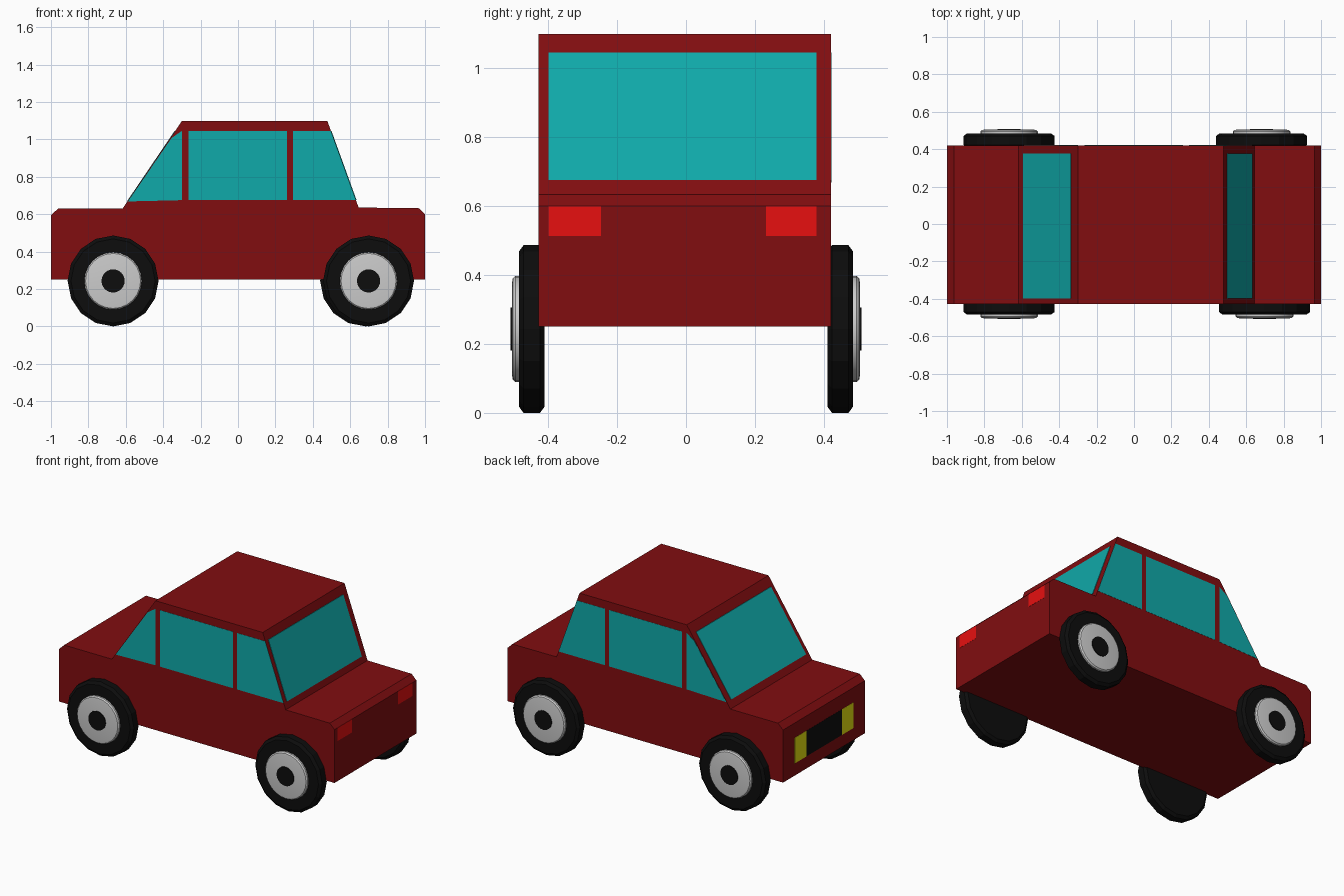
import bpy, bmesh, math

if "Cube" in bpy.data.objects:
    bpy.data.objects.remove(bpy.data.objects["Cube"])


def material(name, rgb):
    m = bpy.data.materials.new(name)
    m.diffuse_color = (*rgb, 1)
    m.use_nodes = True
    m.node_tree.nodes["Principled BSDF"].inputs["Base Color"].default_value = m.diffuse_color
    return m


RED = material("body_red", (0.22, 0.004, 0.005))
GLASS = material("teal_glass", (0.005, 0.40, 0.40))
LAMP = material("lamp_red", (0.8, 0.005, 0.005))
YELLOW = material("lamp_yellow", (0.8, 0.77, 0.005))
BLACK = material("black", (0.004, 0.004, 0.004))


def add(name, bm, mat):
    bmesh.ops.recalc_face_normals(bm, faces=bm.faces[:])
    me = bpy.data.meshes.new(name)
    bm.to_mesh(me)
    bm.free()
    ob = bpy.data.objects.new(name, me)
    bpy.context.collection.objects.link(ob)
    if mat:
        me.materials.append(mat)
    return ob


def prism(name, profile, y0, y1, mat):
    """Side profile (x, z) extruded from y0 to y1."""
    bm = bmesh.new()
    face = bm.faces.new([bm.verts.new((x, y0, z)) for x, z in profile])
    ext = bmesh.ops.extrude_face_region(bm, geom=[face])["geom"]
    verts = [v for v in ext if isinstance(v, bmesh.types.BMVert)]
    bmesh.ops.translate(bm, vec=(0, y1 - y0, 0), verts=verts)
    # the extrusion leaves the first cap in place only if it is still a face
    if not any(f.is_valid and all(abs(v.co.y - y0) < 1e-6 for v in f.verts) for f in bm.faces):
        bmesh.ops.holes_fill(bm, edges=bm.edges[:], sides=0)
    return add(name, bm, mat)


def disc(name, x, z, side, rings, sides, mat, smooth=False):
    """Closed turned part on a y axis; rings are (radius, distance from centre line)."""
    bm = bmesh.new()
    loops = []
    for r, y in rings:
        loops.append([bm.verts.new((x + r * math.sin(2 * math.pi * i / sides), side * y,
                                    z - r * math.cos(2 * math.pi * i / sides)))
                      for i in range(sides)])
    for a, b in zip(loops, loops[1:]):
        for i in range(sides):
            j = (i + 1) % sides
            bm.faces.new((a[i], a[j], b[j], b[i]))
    bm.faces.new(loops[0])
    bm.faces.new(loops[-1])
    ob = add(name, bm, mat)
    if smooth:
        bpy.context.view_layer.objects.active = ob
        ob.select_set(True)
        bpy.ops.object.shade_smooth_by_angle(angle=math.radians(30))
        ob.select_set(False)


# Body shell
Y0, Y1 = -0.427, 0.421
prism("body", [(-0.999, 0.25), (0.999, 0.25), (0.999, 0.60), (0.965, 0.633), (0.645, 0.635),
               (0.478, 1.098), (-0.30, 1.098), (-0.617, 0.63), (-0.962, 0.63), (-0.999, 0.595)],
      Y0, Y1, RED)

# Side windows
T = 0.0012
side_windows = {
    "front_side_window": [(-0.588, 0.668), (-0.30, 0.675), (-0.30, 1.045), (-0.355, 1.008)],
    "middle_side_window": [(-0.265, 0.675), (0.262, 0.675), (0.262, 1.045), (-0.265, 1.045)],
    "rear_side_window": [(0.293, 0.675), (0.63, 0.675), (0.496, 1.045), (0.293, 1.045)],
}
for name, prof in side_windows.items():
    prism("right_" + name, prof, Y0 - T, Y0 + T, GLASS)
    prism("left_" + name, prof, Y1 - T, Y1 + T, GLASS)

# Windscreen and rear window, thin slabs lying on the sloped faces
W0, W1 = -0.398, 0.378
for name, low, high, s in (("windscreen", (-0.59, 0.67), (-0.336, 1.045), -1),
                           ("rear_window", (0.631, 0.675), (0.497, 1.045), 1)):
    o = 0.003 * s
    prism(name, [(low[0] - o, low[1]), (low[0] + o, low[1]),
                 (high[0] + o, high[1]), (high[0] - o, high[1])], W0, W1, GLASS)


# Lamps and grille
def plate(name, s, y0, y1, z0, z1, mat):
    a, b = s * 0.996, s * 1.0
    prism(name, [(a, z0), (b, z0), (b, z1), (a, z1)], y0, y1, mat)


plate("right_tail_lamp", 1, -0.398, -0.246, 0.513, 0.60, LAMP)
plate("left_tail_lamp", 1, 0.232, 0.378, 0.513, 0.60, LAMP)
plate("right_headlamp", -1, -0.31, -0.19, 0.33, 0.498, YELLOW)
plate("left_headlamp", -1, 0.18, 0.30, 0.33, 0.498, YELLOW)
plate("grille", -1, -0.19, 0.18, 0.33, 0.498, BLACK)

# Wheels: tyre, rim and hub cap
for name, x, side in (("front_right", -0.668, -1), ("front_left", -0.668, 1),
                      ("rear_right", 0.698, -1), ("rear_left", 0.682, 1)):
    z = 0.243
    disc(name + "_tyre", x, z, side,
         [(0.225, 0.41), (0.243, 0.423), (0.243, 0.471), (0.225, 0.484)], 16, BLACK)
    disc(name + "_rim", x, z, side,
         [(0.154, 0.46), (0.154, 0.494), (0.147, 0.502), (0.135, 0.504)], 24, None, True)
    disc(name + "_hub_cap", x, z, side, [(0.062, 0.49), (0.062, 0.509)], 24, BLACK)
